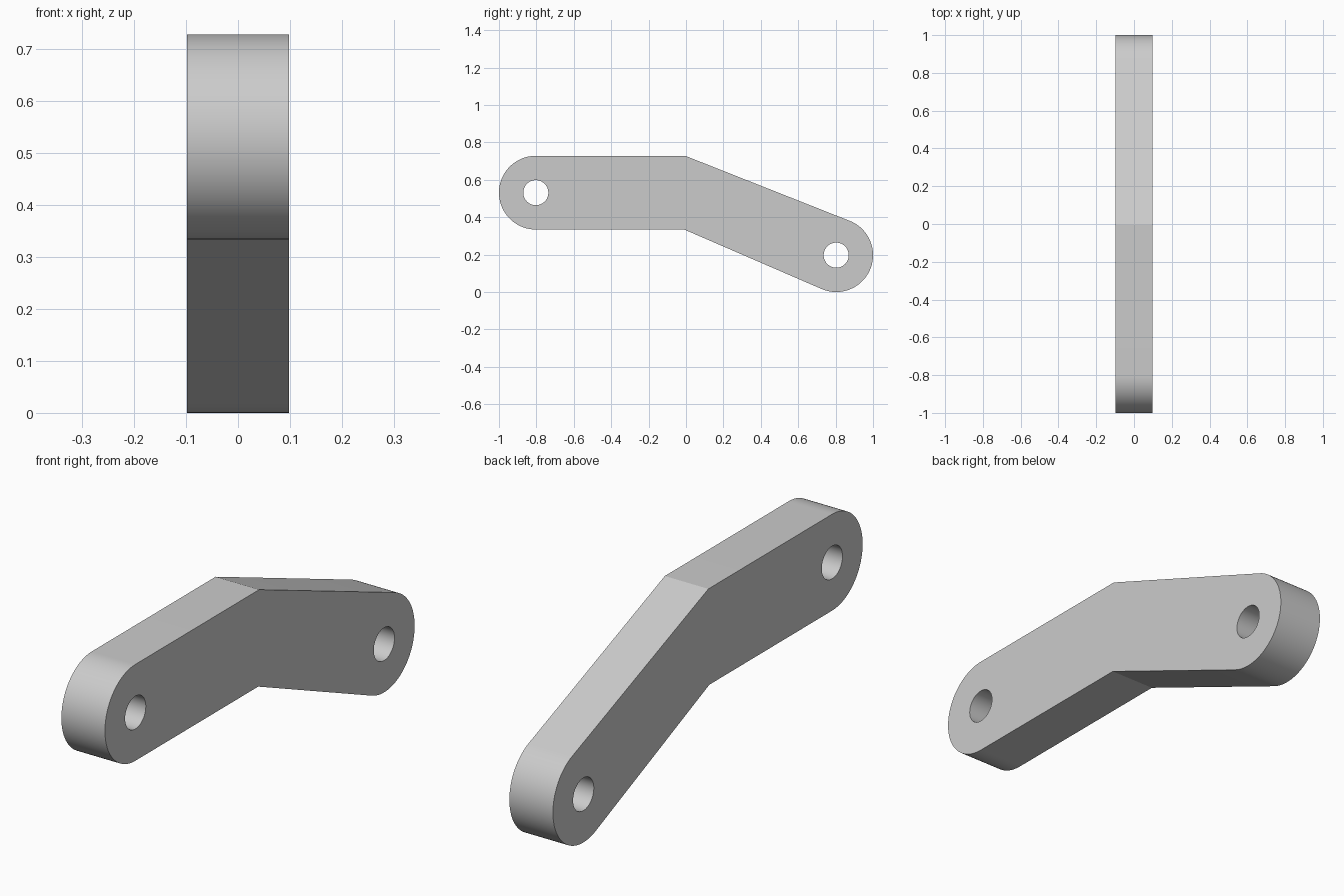
import bpy, bmesh, math
from mathutils import Matrix, Vector

cube = bpy.data.objects.get("Cube")
if cube:
    bpy.data.objects.remove(cube)

WIDTH, R, HOLE = 0.197, 0.197, 0.067
FRONT, REAR = Vector((-0.803, 0.531)), Vector((0.803, 0.197))
TOP_BEND, LOW_BEND = Vector((-0.004, 0.728)), Vector((-0.01, 0.334))


def arc(center, radius, start, end, steps):
    """Points along an arc, angles in radians."""
    angles = [start + (end - start) * i / steps for i in range(steps + 1)]
    return [center + radius * Vector((math.cos(a), math.sin(a))) for a in angles]


def tangent_angle(point, side):
    """Angle on the rear eye where the line from a bend point touches it."""
    d = point - REAR
    return math.atan2(d.y, d.x) + side * math.acos(min(1, R / d.length))


# Side profile: rounded eyes joined by a bent bar, with two pin holes
upper = tangent_angle(TOP_BEND, -1)
lower = tangent_angle(LOW_BEND, 1) % math.tau - math.tau
outline = (arc(FRONT, R, math.pi * 1.5, math.pi / 2, 48) + [TOP_BEND]
           + arc(REAR, R, upper, lower, 48) + [LOW_BEND])
loops = [outline] + [arc(c, HOLE, 0, math.tau, 48)[:-1] for c in (FRONT, REAR)]

curve = bpy.data.curves.new("link_profile", "CURVE")
curve.dimensions, curve.fill_mode, curve.extrude = "2D", "BOTH", WIDTH / 2
for points in loops:
    spline = curve.splines.new("POLY")
    spline.points.add(len(points) - 1)
    for p, co in zip(spline.points, points):
        p.co = (co.x, co.y, 0, 1)
    spline.use_cyclic_u = True

# Turn the filled profile into one solid plate, standing upright
helper = bpy.data.objects.new("link_profile", curve)
bpy.context.collection.objects.link(helper)
bpy.context.view_layer.update()
graph = bpy.context.evaluated_depsgraph_get()
mesh = bpy.data.meshes.new_from_object(helper.evaluated_get(graph))
bpy.data.objects.remove(helper)

bm = bmesh.new()
bm.from_mesh(mesh)
bmesh.ops.remove_doubles(bm, verts=bm.verts, dist=0.0001)
bm.transform(Matrix(((0, 0, 1, 0), (1, 0, 0, 0), (0, 1, 0, 0), (0, 0, 0, 1))))
bmesh.ops.recalc_face_normals(bm, faces=bm.faces)
bm.to_mesh(mesh)
bm.free()

# Plain grey metal
grey = bpy.data.materials.new("grey_metal")
grey.use_nodes = True
grey.diffuse_color = (0.6, 0.6, 0.6, 1)
grey.node_tree.nodes["Principled BSDF"].inputs["Base Color"].default_value = grey.diffuse_color
mesh.materials.clear()
mesh.materials.append(grey)

link = bpy.data.objects.new("bent_link_arm", mesh)
bpy.context.collection.objects.link(link)
bpy.ops.object.select_all(action="DESELECT")
link.select_set(True)
bpy.context.view_layer.objects.active = link
bpy.ops.object.shade_smooth_by_angle(angle=math.radians(20))
